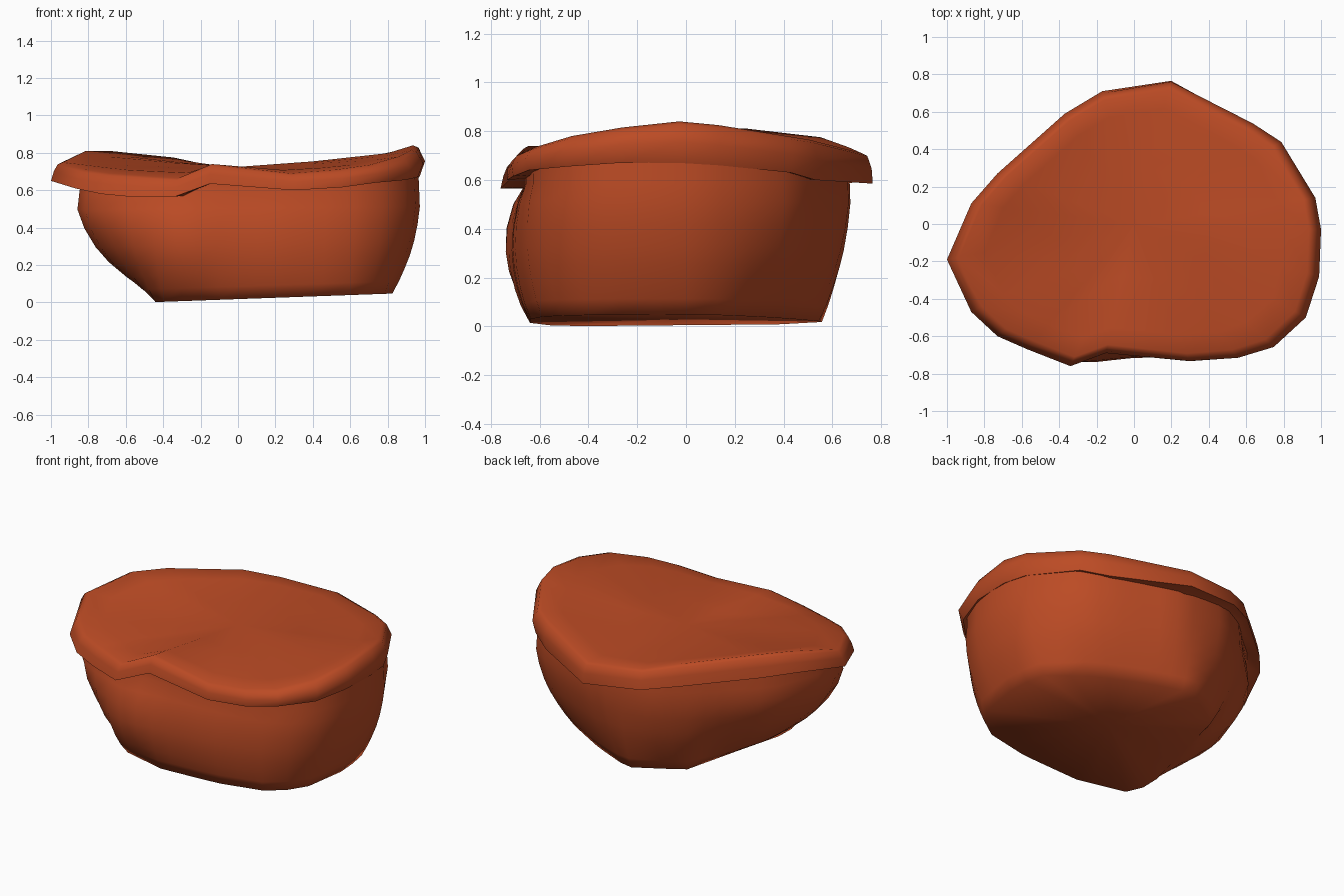
import bpy, bmesh, math

if "Cube" in bpy.data.objects:
    bpy.data.objects.remove(bpy.data.objects["Cube"])

clay = bpy.data.materials.new("burnt_orange")
clay.diffuse_color = (0.5, 0.07, 0.018, 1)
clay.use_nodes = True
clay.node_tree.nodes["Principled BSDF"].inputs["Base Color"].default_value = clay.diffuse_color

# Rim stations: x, y, top height, underside height
RIM = [(-1, -.19, .75, .65), (-.87, -.47, .71, .61), (-.73, -.6, .69, .58),
       (-.57, -.67, .68, .565), (-.34, -.76, .665, .565), (-.15, -.69, .74, .635),
       (.3, -.74, .69, .60), (.56, -.72, .71, .615), (.75, -.66, .735, .64),
       (.92, -.5, .78, .655), (.99, -.28, .815, .67), (1, -.03, .84, .67),
       (.97, .14, .825, .66), (.79, .44, .78, .63), (.64, .54, .765, .60),
       (.2, .77, .71, .585), (-.17, .71, .735, .62), (-.37, .59, .775, .65),
       (-.73, .27, .81, .68), (-.87, .11, .81, .69)]

# Body outlines at the shoulder and at the base
SHOULDER = [(-.88, -.2), (-.82, -.42), (-.68, -.56), (-.34, -.66), (.3, -.66),
            (.7, -.62), (.89, -.47), (.97, -.25), (.975, -.03), (.945, .14), (.77, .43),
            (.61, .52), (.18, .68), (-.17, .65), (-.4, .5), (-.75, .16)]
BASE = [(-.46, -.4), (-.4, -.55), (-.1, -.64), (.3, -.64), (.65, -.58), (.78, -.42),
        (.83, -.1), (.8, .12), (.58, .31), (.3, .46), (.02, .57), (-.27, .38), (-.36, 0)]

# Height and blend from base to shoulder
PROFILE = [(0, 0), (.07, .24), (.14, .44), (.22, .64), (.3, .79), (.4, .92),
           (.5, 1), (.58, .98), (.64, .95)]


def reach(outline, a):
    """Distance from the axis to the outline in direction a."""
    dx, dy = math.cos(a), math.sin(a)
    best = 0
    for (x0, y0), (x1, y1) in zip(outline, outline[1:] + outline[:1]):
        ex, ey = x1 - x0, y1 - y0
        det = dx * ey - dy * ex
        if abs(det) < 1e-9:
            continue
        t = (x0 * ey - y0 * ex) / det
        u = (x0 * dy - y0 * dx) / det
        if t > 0 and -1e-6 <= u <= 1 + 1e-6:
            best = max(best, t)
    return best


def loft(name, rings, smooth, cap_start=None, cap_end=None):
    """Skin closed rings and close either end with a fan to a point."""
    bm = bmesh.new()
    rows = [[bm.verts.new(p) for p in r] for r in rings]
    n = len(rows[0])
    for a, b in zip(rows, rows[1:]):
        for i in range(n):
            j = (i + 1) % n
            bm.faces.new((a[i], a[j], b[j], b[i]))
    for row, tip in ((rows[0], cap_start), (rows[-1], cap_end)):
        if tip:
            v = bm.verts.new(tip)
            for i in range(n):
                bm.faces.new((row[i], row[(i + 1) % n], v))
    bmesh.ops.recalc_face_normals(bm, faces=bm.faces)
    me = bpy.data.meshes.new(name)
    bm.to_mesh(me)
    bm.free()
    ob = bpy.data.objects.new(name, me)
    bpy.context.collection.objects.link(ob)
    me.materials.append(clay)
    bpy.ops.object.select_all(action='DESELECT')
    ob.select_set(True)
    bpy.context.view_layer.objects.active = ob
    bpy.ops.object.shade_smooth_by_angle(angle=math.radians(smooth))
    return ob


# Body: tapered bowl, bulging at the front left, with a slightly tilted base
N = 40
rings = []
for z, f in PROFILE:
    ring = []
    for i in range(N):
        a = 2 * math.pi * i / N
        s, b = reach(SHOULDER, a), reach(BASE, a)
        r = b + (s - b) * f
        x, y = r * math.cos(a), r * math.sin(a)
        front = max(0, -math.sin(a)) ** 2
        left = min(1, max(0, (-.05 - x) / .25))
        y -= (.06 + .06 * left) * front * math.sin(math.pi * min(1, z / .58)) ** .8
        tilt = (.018 + .036 * x) * (1 - z / .64)
        lift = .05 * abs(x) if z > .6 else 0
        ring.append((x, y, max(0, z + tilt + lift)))
    rings.append(ring)
loft("bowl_body", rings, 85, cap_start=(.15, -.05, .03))


# Rim: overhanging wavy lip, closed by a shallow top surface
def rim_ring(scale, height, right=0):
    """Scaled copy of the rim; 'right' widens it towards +x."""
    ring = []
    for x, y, t, b in RIM:
        k = scale + right * max(0, x)
        ring.append((x * k, y * k, height(t, b)))
    return ring


loft("rim_and_top", [
    rim_ring(.84, lambda t, b: min(b, .61)),
    rim_ring(.9, lambda t, b: b + .005),
    rim_ring(1, lambda t, b: b, -.03),
    rim_ring(.985, lambda t, b: b + (t - b) * .5, .015),
    rim_ring(.965, lambda t, b: t - .012),
    rim_ring(.935, lambda t, b: t),
    rim_ring(.8, lambda t, b: .735 + (t - .735) * .6),
    rim_ring(.4, lambda t, b: .728 + (t - .735) * .25),
], 60, cap_end=(0, 0, .725))
